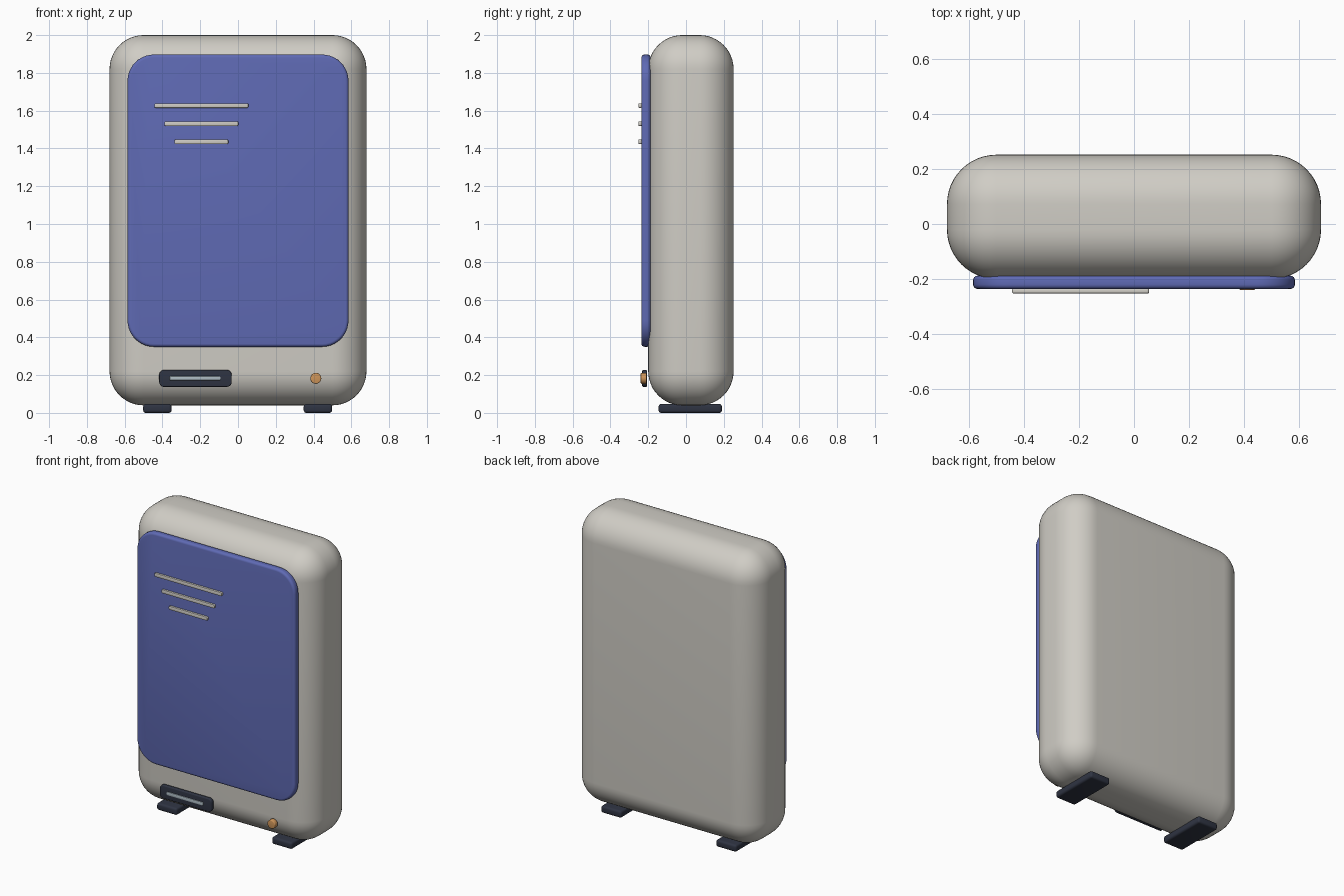
import bpy, bmesh, math
from mathutils import Vector

if "Cube" in bpy.data.objects:
    bpy.data.objects.remove(bpy.data.objects["Cube"])


def material(name, rgb):
    m = bpy.data.materials.new(name)
    m.diffuse_color = (*rgb, 1)
    m.use_nodes = True
    m.node_tree.nodes["Principled BSDF"].inputs["Base Color"].default_value = m.diffuse_color
    return m


CREAM = material("warm_grey", (0.63, 0.61, 0.56))
BLUE = material("blue", (0.115, 0.145, 0.46))
DARK = material("dark_navy", (0.028, 0.034, 0.055))
PALE = material("pale_blue_grey", (0.42, 0.50, 0.55))
ORANGE = material("orange", (0.62, 0.30, 0.10))


def finish(bm, name, mat):
    me = bpy.data.meshes.new(name)
    bm.to_mesh(me)
    bm.free()
    ob = bpy.data.objects.new(name, me)
    bpy.context.collection.objects.link(ob)
    me.materials.append(mat)
    bpy.ops.object.select_all(action='DESELECT')
    ob.select_set(True)
    bpy.context.view_layer.objects.active = ob
    bpy.ops.object.shade_smooth_by_angle(angle=math.radians(35))
    return ob


def rounded_box(name, lo, hi, edge, mat, corner=0, segs=4):
    """Box from lo to hi; corner rounds the front outline, edge rounds every rim."""
    lo, hi = Vector(lo), Vector(hi)
    bm = bmesh.new()
    bmesh.ops.create_cube(bm, size=1)
    for v in bm.verts:
        v.co = (lo + hi) / 2 + v.co * (hi - lo)
    if corner:
        depth = [e for e in bm.edges if abs(e.verts[0].co.y - e.verts[1].co.y) > 1e-4]
        bmesh.ops.bevel(bm, geom=depth, offset=corner, segments=10,
                        profile=0.5, affect='EDGES')
    rim = [e for e in bm.edges if e.calc_face_angle(0) > math.radians(40)]
    bmesh.ops.bevel(bm, geom=rim, offset=edge, segments=segs,
                    profile=0.5, affect='EDGES')
    return finish(bm, name, mat)


# Main casing and front panel
rounded_box("casing", (-0.68, -0.2, 0.04), (0.68, 0.252, 2.0), 0.18, CREAM, segs=12)
rounded_box("front_panel", (-0.585, -0.236, 0.35), (0.585, -0.188, 1.897),
            0.016, BLUE, corner=0.14)

# Three vent slats, shorter toward the bottom
for i in range(3):
    half = 0.249 - 0.053 * i
    z = 1.627 - 0.096 * i
    rounded_box(f"vent_slat_{i + 1}", (-0.194 - half, -0.252, z - 0.012),
                (-0.194 + half, -0.236, z + 0.012), 0.003, CREAM, corner=0.008, segs=2)

# Slot plate with a pale strip
rounded_box("slot_plate", (-0.417, -0.232, 0.138), (-0.034, -0.206, 0.227),
            0.006, DARK, corner=0.025)
rounded_box("slot_strip", (-0.362, -0.238, 0.172), (-0.093, -0.226, 0.194),
            0.003, PALE, corner=0.006, segs=2)

# Round button
bm = bmesh.new()
bmesh.ops.create_cone(bm, cap_ends=True, segments=32, radius1=0.029,
                      radius2=0.029, depth=0.032)
rim = [e for e in bm.edges if e.calc_face_angle(0) > math.radians(60)]
bmesh.ops.bevel(bm, geom=rim, offset=0.005, segments=3, profile=0.5, affect='EDGES')
button = finish(bm, "button", ORANGE)
button.rotation_euler.x = math.pi / 2
button.location = (0.412, -0.224, 0.183)

# Feet
for side, x in (("left", -0.427), ("right", 0.423)):
    rounded_box(f"{side}_foot", (x - 0.075, -0.145, 0), (x + 0.075, 0.19, 0.047),
                0.014, DARK)
